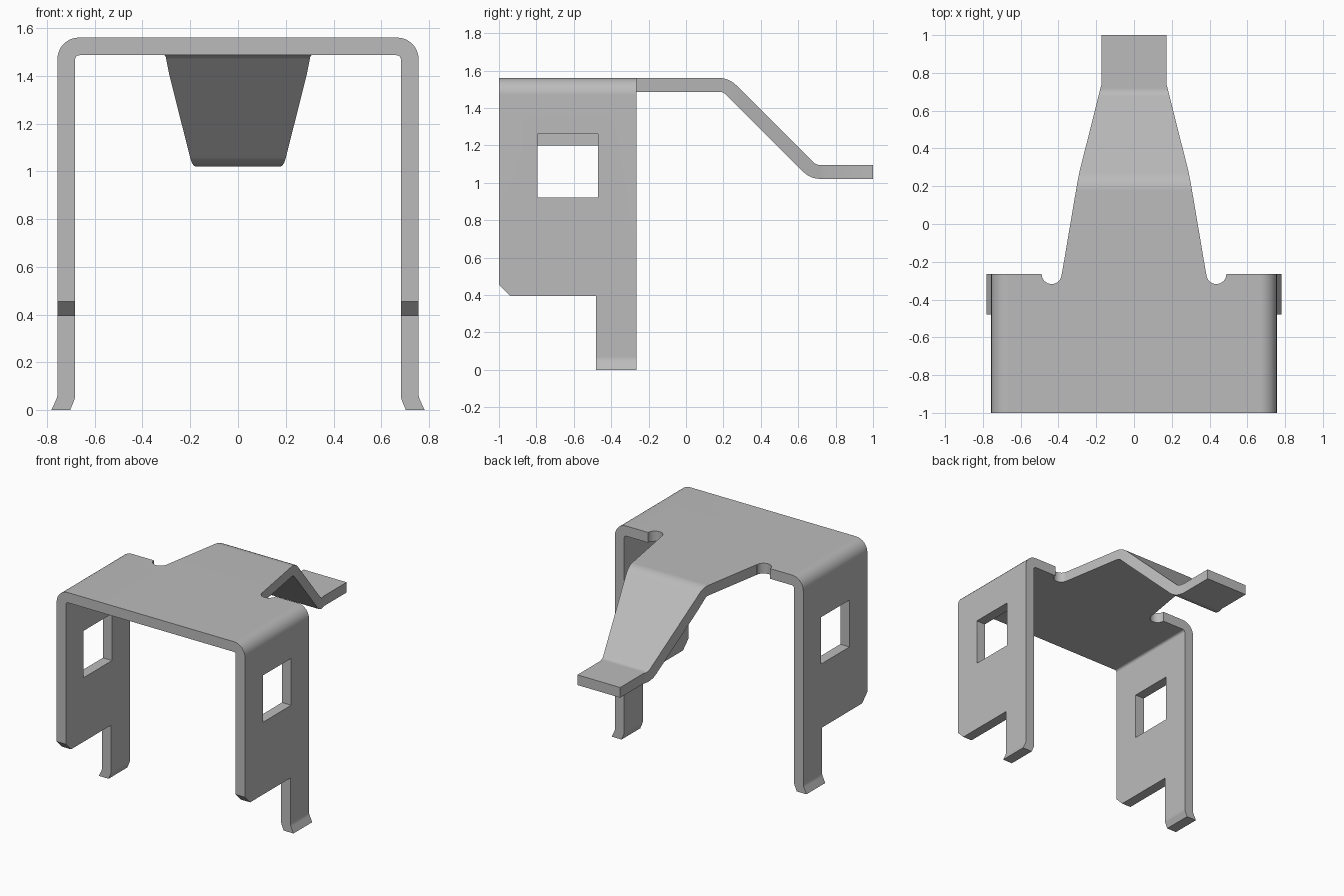
import bpy
import bmesh
from math import sin, cos, tan, pi
from mathutils import Vector

cube = bpy.data.objects.get("Cube")
if cube:
    bpy.data.objects.remove(cube, do_unlink=True)

steel = bpy.data.materials.new("plain grey steel")
steel.use_nodes = True
GREY = (0.5, 0.5, 0.5, 1)
steel.diffuse_color = GREY
steel.node_tree.nodes["Principled BSDF"].inputs["Base Color"].default_value = GREY

T = 0.074          # sheet thickness
TOP = 1.56         # upper face of the plate
WALL = 0.756       # outer face of the side walls
BACK = -0.265      # rear edge of the bracket body


def rounded(corners, steps=8):
    """Turn (a, b, radius) corners into an outline with filleted corners."""
    pts = []
    for i, (a, b, r) in enumerate(corners):
        p = Vector((a, b))
        if r == 0:
            pts.append(p)
            continue
        u = (Vector(corners[i - 1][:2]) - p).normalized()
        v = (Vector(corners[(i + 1) % len(corners)][:2]) - p).normalized()
        half = u.angle(v) / 2
        centre = p + (u + v).normalized() * (r / sin(half))
        start = p + u * (r / tan(half)) - centre
        end = p + v * (r / tan(half)) - centre
        sweep = pi - 2 * half
        for k in range(steps + 1):
            t = k / steps
            pts.append(centre + (start * sin((1 - t) * sweep) + end * sin(t * sweep)) / sin(sweep))
    return pts


def prism(name, outline, axis, lo, hi):
    """Extrude a flat outline along x, y or z."""
    place = {"x": lambda a, b, h: (h, a, b),
             "y": lambda a, b, h: (a, h, b),
             "z": lambda a, b, h: (a, b, h)}[axis]
    bm = bmesh.new()
    face = bm.faces.new([bm.verts.new(place(a, b, lo)) for a, b in outline])
    out = bmesh.ops.extrude_face_region(bm, geom=[face])
    verts = [g for g in out["geom"] if isinstance(g, bmesh.types.BMVert)]
    bmesh.ops.translate(bm, verts=verts, vec=place(0, 0, hi - lo))
    bmesh.ops.recalc_face_normals(bm, faces=bm.faces)
    mesh = bpy.data.meshes.new(name)
    bm.to_mesh(mesh)
    bm.free()
    mesh.materials.append(steel)
    obj = bpy.data.objects.new(name, mesh)
    bpy.context.collection.objects.link(obj)
    return obj


def activate(obj):
    bpy.ops.object.select_all(action="DESELECT")
    obj.select_set(True)
    bpy.context.view_layer.objects.active = obj


def combine(target, tool, operation="DIFFERENCE"):
    activate(target)
    mod = target.modifiers.new("cut", "BOOLEAN")
    mod.operation, mod.solver, mod.object = operation, "EXACT", tool
    bpy.ops.object.modifier_apply(modifier=mod.name)
    bpy.data.objects.remove(tool, do_unlink=True)


def finish(obj):
    activate(obj)
    bpy.ops.object.shade_smooth_by_angle()
    mod = obj.modifiers.new("even shading", "WEIGHTED_NORMAL")
    mod.keep_sharp = True


def mirrored(half):
    return half + [(-c[0],) + tuple(c[1:]) for c in reversed(half)]


# Bracket body: folded U section with flared feet
half_section = [(WALL, TOP, 0.09), (WALL, 0.055, 0.06), (0.782, 0, 0),
                (0.703, 0, 0), (WALL - T, 0.05, 0.06), (WALL - T, TOP - T, 0.018)]
body = prism("bracket_body", rounded(mirrored(half_section)), "y", -1, BACK)

# Trim the walls to leave narrow rear legs and clipped front corners
trim = [(-1.1, -0.1), (-0.48, -0.1), (-0.48, 0.395), (-0.94, 0.395), (-1.1, 0.555)]
combine(body, prism("wall_trim", trim, "x", -1, 1))

# Side windows, the one on the right sitting slightly lower
for side, sill in ((1, 0.92), (-1, 0.86)):
    window = [(-0.795, sill), (-0.47, sill), (-0.47, sill + 0.34), (-0.795, sill + 0.34)]
    combine(body, prism("window_cutter", window, "x", side * 0.72 - 0.2, side * 0.72 + 0.2))

# Round relief notches beside the tongue
for side in (1, -1):
    ring = [(side * 0.436 + 0.053 * cos(k * pi / 16), BACK + 0.053 * sin(k * pi / 16))
            for k in range(32)]
    combine(body, prism("notch_cutter", ring, "z", 1.3, 1.7))
finish(body)

# Tongue: stepped sheet profile, trimmed to a tapering plan
low = 1.095
bend_top = 1.79
tongue_profile = [(BACK, TOP, 0), (bend_top - TOP, TOP, 0.127),
                  (bend_top - low, low, 0.053), (1, low, 0),
                  (1, low - T, 0), (bend_top - T * 2 ** 0.5 - low + T, low - T, 0.127),
                  (bend_top - T * 2 ** 0.5 - TOP + T, TOP - T, 0.053), (BACK, TOP - T, 0)]
tongue = prism("tongue", rounded(tongue_profile), "x", -0.5, 0.5)
half_plan = [(0.388, -0.3), (0.3, 0.22), (0.288, 0.28), (0.172, 0.74), (0.172, 1.1)]
combine(tongue, prism("tongue_plan", mirrored(half_plan), "z", 0.8, 1.8), "INTERSECT")
finish(tongue)
